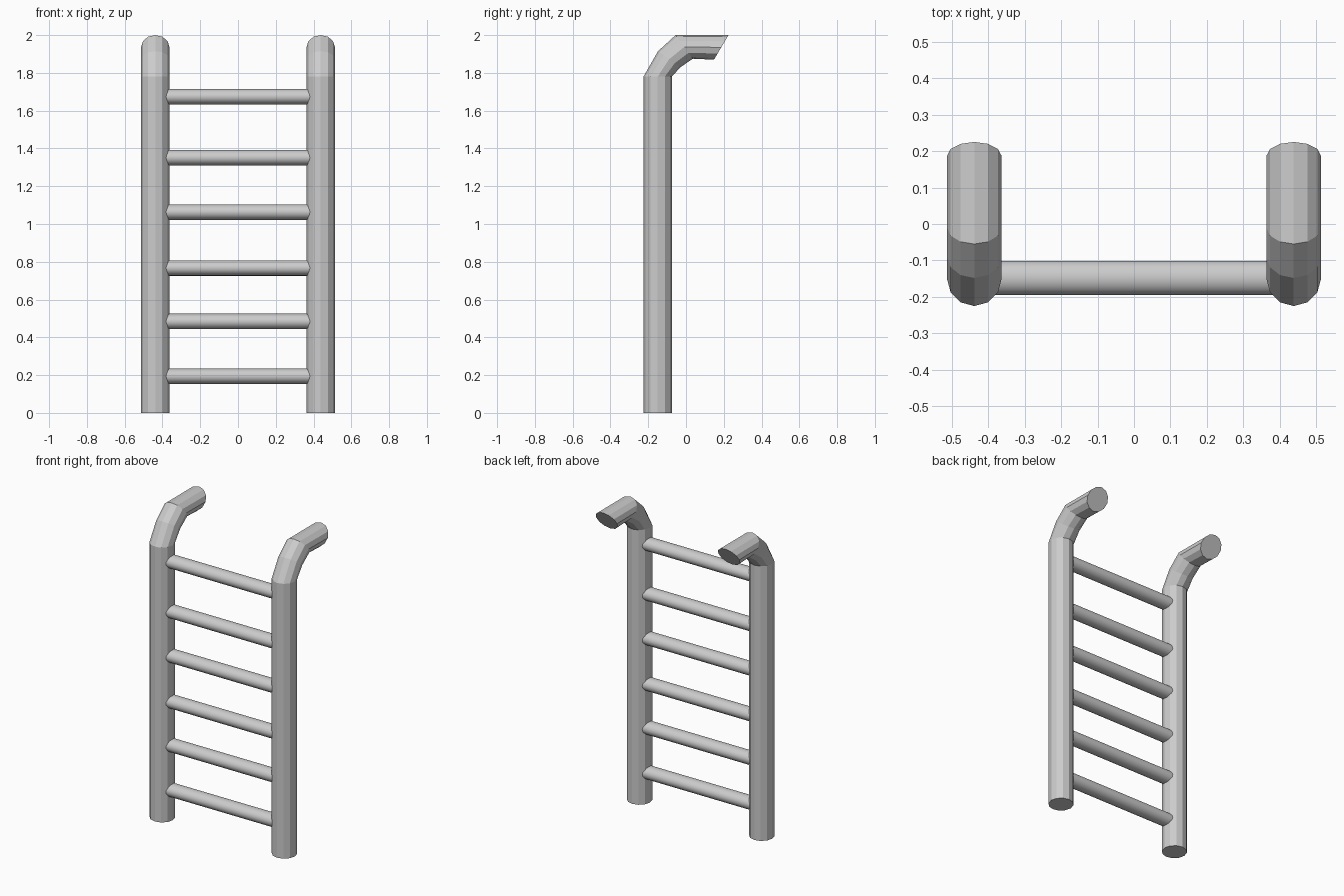
import bpy, bmesh, math

if "Cube" in bpy.data.objects:
    bpy.data.objects.remove(bpy.data.objects["Cube"])

SIDES = 12
RAIL_X = 0.438
RAIL_R = 0.075

# Rail side profile: outer and inner (y, z) points of each ring
RINGS = [((-0.225, 0.0), (-0.075, 0.0)),
         ((-0.225, 1.78), (-0.075, 1.78)),
         ((-0.148, 1.915), (-0.03, 1.83)),
         ((-0.055, 2.0), (0.037, 1.875)),
         ((0.225, 2.0), (0.148, 1.87))]


def make_rail(name, x):
    bm = bmesh.new()
    loops = []
    for (ay, az), (by, bz) in RINGS:
        loop = []
        for i in range(SIDES):
            a = 2 * math.pi * i / SIDES
            t = (1 - math.cos(a)) / 2
            loop.append(bm.verts.new((x + RAIL_R * math.sin(a),
                                      ay + (by - ay) * t,
                                      az + (bz - az) * t)))
        loops.append(loop)
    for lo, hi in zip(loops, loops[1:]):
        for i in range(SIDES):
            j = (i + 1) % SIDES
            bm.faces.new((lo[i], lo[j], hi[j], hi[i]))
    bm.faces.new(loops[0])
    bm.faces.new(loops[-1])
    bmesh.ops.recalc_face_normals(bm, faces=bm.faces[:])
    mesh = bpy.data.meshes.new(name)
    bm.to_mesh(mesh)
    bm.free()
    bpy.context.collection.objects.link(bpy.data.objects.new(name, mesh))


# Two bent side rails
make_rail("left_rail", -RAIL_X)
make_rail("right_rail", RAIL_X)

# Smooth, slightly flattened rungs with ends buried in the rails
for n, z in enumerate((0.194, 0.484, 0.767, 1.063, 1.351, 1.674), 1):
    bpy.ops.mesh.primitive_cylinder_add(vertices=24, radius=1, depth=0.8,
                                        location=(0, -0.148, z),
                                        rotation=(0, math.pi / 2, 0))
    rung = bpy.context.object
    rung.name = f"rung_{n}"
    rung.scale = (0.041, 0.047, 1)
    bpy.ops.object.transform_apply(location=False, rotation=True, scale=True)
    bpy.ops.object.shade_smooth_by_angle(angle=math.radians(40))
